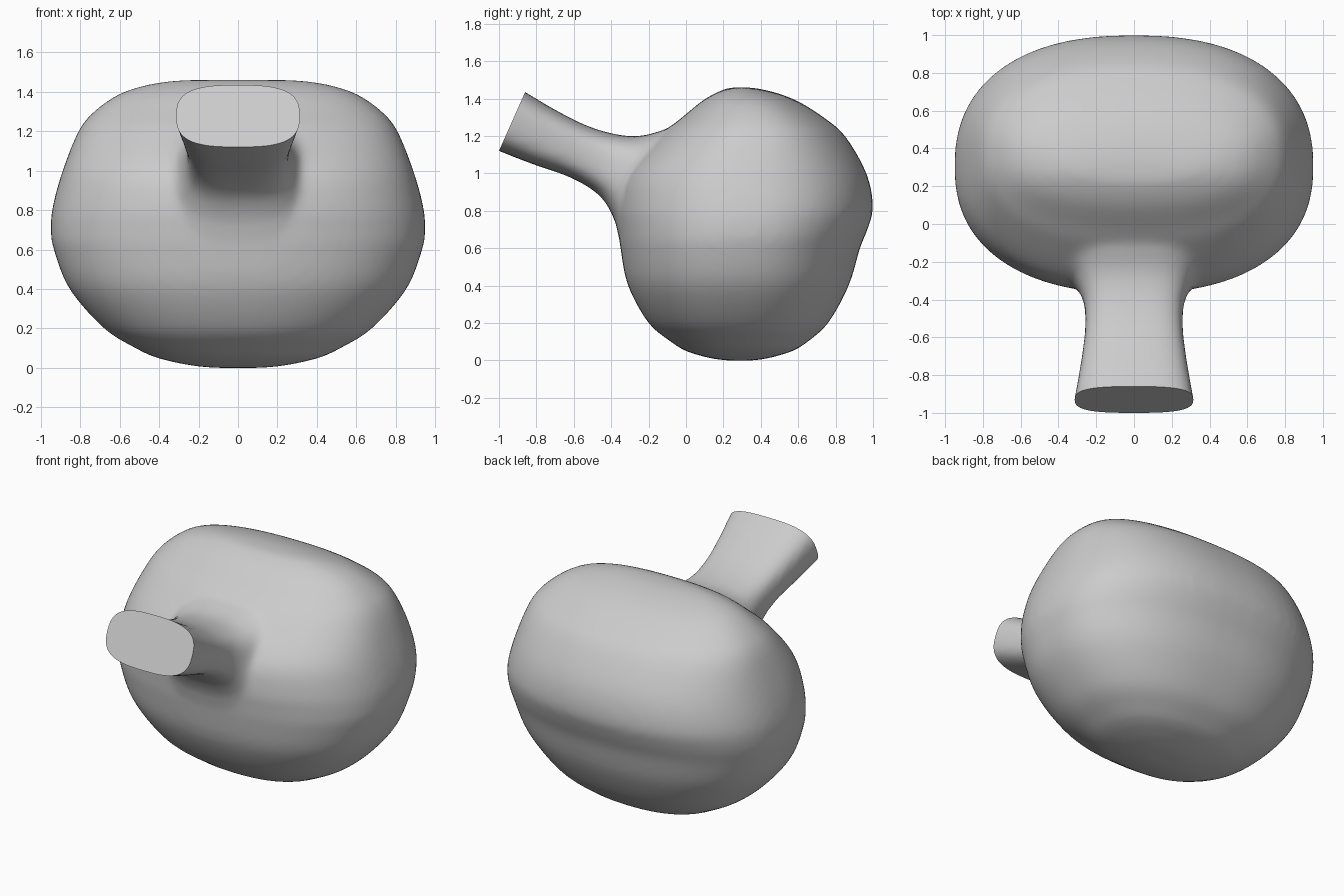
import bpy, bmesh, math
from mathutils import Vector

if "Cube" in bpy.data.objects:
    bpy.data.objects.remove(bpy.data.objects["Cube"])


def spline(stations, steps):
    """Catmull-Rom interpolation through rows of numbers."""
    out = []
    n = len(stations)
    for i in range(n - 1):
        p0, p1 = stations[max(i - 1, 0)], stations[i]
        p2, p3 = stations[i + 1], stations[min(i + 2, n - 1)]
        for s in range(steps):
            t = s / steps
            out.append([0.5 * (2 * b + (c - a) * t + (2 * a - 5 * b + 4 * c - d) * t * t
                               + (3 * b - a - 3 * c + d) * t ** 3)
                        for a, b, c, d in zip(p0, p1, p2, p3)])
    out.append(list(stations[-1]))
    return out


def spow(v, e):
    return math.copysign(abs(v) ** e, v)


def add_loft(bm, rows, power, sides=64):
    """Rounded cross-sections; row = y1, z1, y2, z2, half width."""
    rings = []
    for y1, z1, y2, z2, w in rows:
        a, b = Vector((0, y1, z1)), Vector((0, y2, z2))
        mid, half = (a + b) / 2, (b - a) / 2
        ring = []
        for k in range(sides):
            t = 2 * math.pi * k / sides
            p = mid + half * spow(math.sin(t), 2 / power)
            p.x = w * spow(math.cos(t), 2 / power)
            ring.append(bm.verts.new(p))
        rings.append(ring)
    faces = [bm.faces.new(rings[0][::-1]), bm.faces.new(rings[-1])]
    for r, q in zip(rings, rings[1:]):
        for k in range(sides):
            j = (k + 1) % sides
            faces.append(bm.faces.new((r[k], r[j], q[j], q[k])))
    bmesh.ops.recalc_face_normals(bm, faces=faces)


# Body stations: z, front y, back y, half width
body = [(0.0, .22, .36, .12), (.012, .13, .44, .24), (.05, 0, .57, .41),
        (.1, -.08, .65, .52), (.2, -.2, .76, .68), (.4, -.31, .87, .855),
        (.6, -.35, .93, .935), (.7, -.36, .97, .95), (.82, -.365, 1.0, .94),
        (1.0, -.32, .965, .89), (1.2, -.14, .85, .81), (1.3, -.02, .735, .73),
        (1.39, .09, .59, .6), (1.44, .18, .45, .44), (1.46, .24, .34, .28)]
body = [(f, z, b, z, w) for z, f, b, w in body]

# Neck stations: lower y, z, upper y, z, half width (runs past the mouth, then trimmed)
neck = [(-1.09, 1.16, -.95, 1.485, .33), (-1.0, 1.12, -.86, 1.435, .315),
        (-.82, 1.05, -.70, 1.34, .285), (-.61, .975, -.53, 1.255, .26),
        (-.46, .88, -.38, 1.21, .265), (-.385, .76, -.24, 1.20, .31),
        (-.33, .62, -.04, 1.25, .38), (-.1, .5, .2, 1.25, .42)]

bm = bmesh.new()
add_loft(bm, spline(body, 5), 2.35)
add_loft(bm, spline(neck, 5), 3.0)
mesh = bpy.data.meshes.new("flask_body")
bm.to_mesh(mesh)
bm.free()
flask = bpy.data.objects.new("flask_body", mesh)
bpy.context.collection.objects.link(flask)

# Fuse body and neck into one skin and soften the join
remesh = flask.modifiers.new("fuse", 'REMESH')
remesh.mode = 'VOXEL'
remesh.voxel_size = 0.022
soften = flask.modifiers.new("soften", 'SMOOTH')
soften.factor = 0.5
soften.iterations = 12
bpy.context.view_layer.update()
fused = bpy.data.meshes.new_from_object(
    flask.evaluated_get(bpy.context.evaluated_depsgraph_get()))
flask.modifiers.clear()

# Cut the slanted flat mouth
bm = bmesh.new()
bm.from_mesh(fused)
mouth = Vector((0, -1.0, 1.12))
outward = Vector((0, -.315, .14)).normalized()
cut = bmesh.ops.bisect_plane(bm, geom=bm.verts[:] + bm.edges[:] + bm.faces[:],
                             plane_co=mouth, plane_no=outward, clear_outer=True)
rim = [e for e in cut["geom_cut"] if isinstance(e, bmesh.types.BMEdge)]
bmesh.ops.contextual_create(bm, geom=rim)

# Seat on the ground
low = min(v.co.z for v in bm.verts)
bmesh.ops.translate(bm, verts=bm.verts[:], vec=(0, 0, -low))
bmesh.ops.recalc_face_normals(bm, faces=bm.faces[:])
bm.to_mesh(fused)
bm.free()
flask.data = fused

bpy.context.view_layer.objects.active = flask
flask.select_set(True)
bpy.ops.object.shade_smooth_by_angle(angle=math.radians(40))
